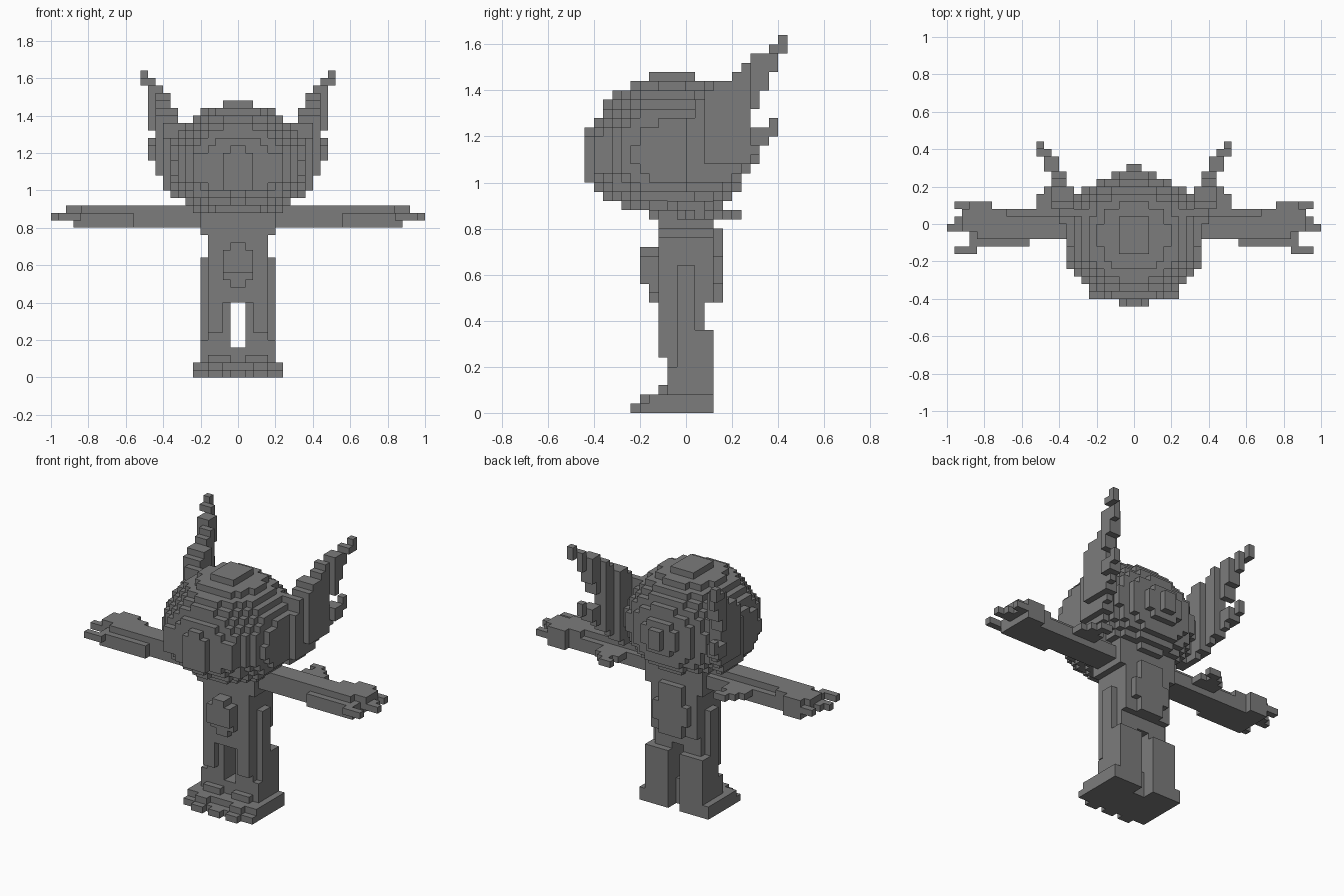
import bpy
import bmesh

if "Cube" in bpy.data.objects:
    bpy.data.objects.remove(bpy.data.objects["Cube"], do_unlink=True)

V = 0.04  # edge of one block

grey = bpy.data.materials.new("mid_grey")
grey.use_nodes = True
colour = (0.2, 0.2, 0.2, 1)
grey.diffuse_color = colour
grey.node_tree.nodes["Principled BSDF"].inputs["Base Color"].default_value = colour


def box(x0, x1, y0, y1, z0, z1):
    """Block cells inside limits counted in blocks."""
    return {(x, y, z) for x in range(x0, x1) for y in range(y0, y1) for z in range(z0, z1)}


def wide(half, *rest):
    return box(-half, half, *rest)


def mirror(cells):
    return {(-1 - x, y, z) for x, y, z in cells}


def fill(test, area):
    """Cells of an area whose centres pass a test given in units."""
    return {c for c in area if test(*((i + 0.5) * V for i in c))}


def in_outline(y, z, outline):
    inside = False
    for (a, b), (c, d) in zip(outline, outline[1:] + outline[:1]):
        if (b > z) != (d > z) and y < a + (z - b) * (c - a) / (d - b):
            inside = not inside
    return inside


# Head: rounded, flatter underneath and shorter behind
def head_shape(x, y, z):
    dy, dz = y + 0.06, z - 1.12
    ry = 0.373 if dy < 0 else 0.34
    rz = 0.35 if dz > 0 else 0.28
    return (x / 0.38) ** 2 + (dy / ry) ** 2 + (dz / rz) ** 2 < 1


head = fill(head_shape, wide(12, -12, 10, 22, 38))
crown = wide(2, -4, 1, 36, 37)
face = wide(2, -11, -10, 25, 29) | wide(1, -11, -10, 29, 31) | wide(6, -10, -9, 26, 30)
head |= crown | face | wide(1, 7, 8, 27, 30)

# Ears: swept back into two points, curving outward from the head
ear_outline = [(0, 0.96), (-0.04, 1.2), (0.06, 1.36), (0.12, 1.44), (0.2, 1.45),
               (0.28, 1.56), (0.36, 1.56), (0.36, 1.6), (0.4, 1.6), (0.4, 1.64),
               (0.44, 1.64), (0.44, 1.59), (0.28, 1.26), (0.28, 1.24), (0.36, 1.24),
               (0.36, 1.28), (0.4, 1.28), (0.4, 1.2), (0.24, 1.08), (0.14, 0.96)]


def ear_shape(x, y, z):
    centre = 0.36 + 0.8 * y * y
    outer = min(0.385 + 0.4 * y, 0.375 + 0.6 * (z - 1), 0.52 if z > 1.56 else 0.48)
    return (abs(x - centre) < 0.07 - 0.1 * y and x < outer
            and in_outline(y, z, ear_outline))


ear = fill(ear_shape, box(7, 14, -2, 12, 23, 42))

# Arm with elbow fin, open hand and fingers
arm = box(4, 22, -2, 2, 20, 22) | box(4, 21, -2, 1, 22, 23)
fin = box(9, 13, 2, 4, 21, 22) | box(10, 12, 4, 5, 21, 22) | box(9, 11, 5, 6, 21, 22)
hand = box(14, 22, -3, -2, 20, 22) | box(19, 22, 2, 3, 20, 23) | box(17, 23, -1, 2, 22, 23)
fingers = (box(21, 24, -4, -3, 21, 22) | box(19, 24, 2, 3, 21, 22)
           | box(22, 23, 1, 2, 21, 22) | box(22, 24, 0, 1, 21, 22)
           | box(22, 25, -1, 0, 21, 22))

# Torso with belly and back plates
neck = wide(5, -3, 3, 19, 24) | wide(4, -4, 3, 22, 24)
torso = wide(4, -3, 3, 12, 19) | wide(3, -3, 2, 10, 12)
belly = (wide(2, -4, -3, 13, 17) | wide(1, -4, -3, 12, 18)
         | wide(2, -5, -4, 14, 17) | wide(1, -5, -4, 14, 18))
back_plate = wide(2, 3, 4, 12, 20) | wide(3, 3, 4, 14, 17)

# Legs with side ridge, joined at the bottom by a low block
leg = box(1, 4, -2, 2, 2, 12) | box(2, 4, -3, -2, 6, 12) | box(1, 4, 2, 3, 2, 9)
ridge = box(4, 5, -1, 3, 2, 9) | box(4, 5, -1, 1, 9, 16) | box(4, 5, -2, 3, 2, 5)
crotch = wide(1, -2, 1, 2, 4)
foot = box(0, 6, -4, 1, 0, 2) | box(1, 6, 1, 3, 0, 2) | box(1, 6, -5, -4, 0, 1)
toes = (box(0, 1, -6, -4, 0, 1) | box(2, 4, -6, -5, 0, 1)
        | box(2, 4, -5, -4, 1, 2) | box(1, 4, -3, -2, 2, 3))

parts = {"head": head, "neck": neck, "torso": torso, "belly": belly,
         "back_plate": back_plate, "leg_bridge": crotch}
for name, cells in {"ear": ear, "arm": arm, "elbow_fin": fin, "hand": hand,
                    "fingers": fingers, "leg": leg, "leg_ridge": ridge,
                    "foot": foot, "toes": toes}.items():
    parts["left_" + name] = cells
    parts["right_" + name] = mirror(cells)

solid = set().union(*parts.values())


def build(name, cells):
    """Mesh the outer faces of the cells."""
    bm = bmesh.new()
    corners = {}

    def vert(p):
        if p not in corners:
            corners[p] = bm.verts.new([i * V for i in p])
        return corners[p]

    for cell in sorted(cells):
        for axis in range(3):
            u, w = (axis + 1) % 3, (axis + 2) % 3
            for side in (0, 1):
                near = list(cell)
                near[axis] += 2 * side - 1
                if tuple(near) in solid:
                    continue
                loop = []
                for a, b in ((0, 0), (1, 0), (1, 1), (0, 1)):
                    p = list(cell)
                    p[axis] += side
                    p[u] += a
                    p[w] += b
                    loop.append(vert(tuple(p)))
                bm.faces.new(loop if side else loop[::-1])
    # Merge flat runs of blocks into single faces
    bmesh.ops.dissolve_limit(bm, angle_limit=0.01, verts=bm.verts[:], edges=bm.edges[:])
    mesh = bpy.data.meshes.new(name)
    bm.to_mesh(mesh)
    bm.free()
    mesh.materials.append(grey)
    bpy.context.collection.objects.link(bpy.data.objects.new(name, mesh))


# Each block belongs to the first part that claims it
used = set()
for name, cells in parts.items():
    own = cells - used
    used |= cells
    if own:
        build(name, own)
